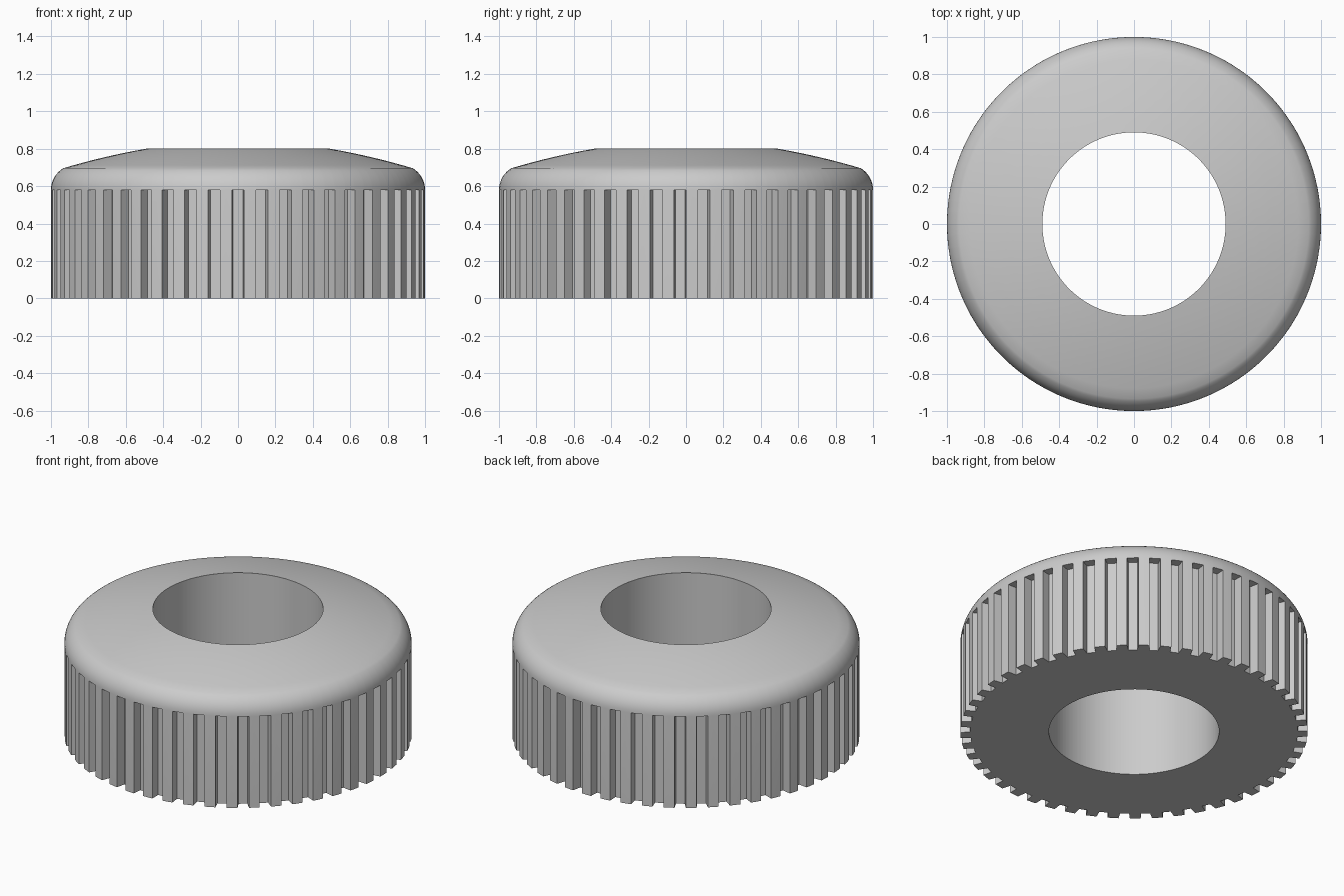
import bpy, bmesh, math

if "Cube" in bpy.data.objects:
    bpy.data.objects.remove(bpy.data.objects["Cube"])

N = 49                      # grooves around the rim
P = 2 * math.pi / N
A, B = 0.033, 0.027         # half angles of groove mouth and floor
R_FLOOR, R_HOLE = 0.943, 0.49
Z_RIM, Z_TOP = 0.58, 0.80

# angular columns: (angle, is groove floor); one groove centred on the front
cols = []
for i in range(N):
    c = -math.pi / 2 + i * P
    cols += [(c - A, False), (c - B, True), (c + B, True), (c + A, False), (c + P / 2, False)]

bm = bmesh.new()


def vert(r, a, z):
    return bm.verts.new((r * math.cos(a), r * math.sin(a), z))


def ring(r, z):
    return [vert(r, a, z) for a, _ in cols]


def toothed(z):
    return [vert(R_FLOOR if f else 1.0, a, z) for a, f in cols]


def bridge(r0, r1):
    n = len(cols)
    for i in range(n):
        j = (i + 1) % n
        vs = list(dict.fromkeys([r0[i], r0[j], r1[j], r1[i]]))
        if len(vs) > 2:
            bm.faces.new(vs)


# knurled wall, then the full circle that caps the grooves
base, wall = toothed(0), toothed(Z_RIM)
cap = [vert(1, a, Z_RIM) if f else wall[i] for i, (a, f) in enumerate(cols)]
rings = [base, wall, cap]

# rounded shoulder
RF, END = 0.135, math.radians(59)
for k in range(1, 9):
    t = END * k / 8
    rings.append(ring(1 - RF + RF * math.cos(t), Z_RIM + RF * math.sin(t)))

# gently domed top
r0, z0 = 1 - RF + RF * math.cos(END), Z_RIM + RF * math.sin(END)
for k in range(1, 9):
    t = k / 8
    rings.append(ring(r0 + (R_HOLE - r0) * t, z0 + (Z_TOP - z0) * t + 0.028 * t * (1 - t)))

# straight centre hole and flat underside
rings += [ring(R_HOLE, 0), base]
for a, b in zip(rings, rings[1:]):
    bridge(a, b)
bmesh.ops.recalc_face_normals(bm, faces=bm.faces[:])

mesh = bpy.data.meshes.new("knurled_cap")
bm.to_mesh(mesh)
bm.free()
obj = bpy.data.objects.new("knurled_cap", mesh)
bpy.context.collection.objects.link(obj)

mat = bpy.data.materials.new("light grey")
mat.diffuse_color = (0.6, 0.6, 0.6, 1)
mat.use_nodes = True
mat.node_tree.nodes["Principled BSDF"].inputs["Base Color"].default_value = mat.diffuse_color
mesh.materials.append(mat)

bpy.context.view_layer.objects.active = obj
obj.select_set(True)
bpy.ops.object.shade_smooth_by_angle(angle=math.radians(30))
